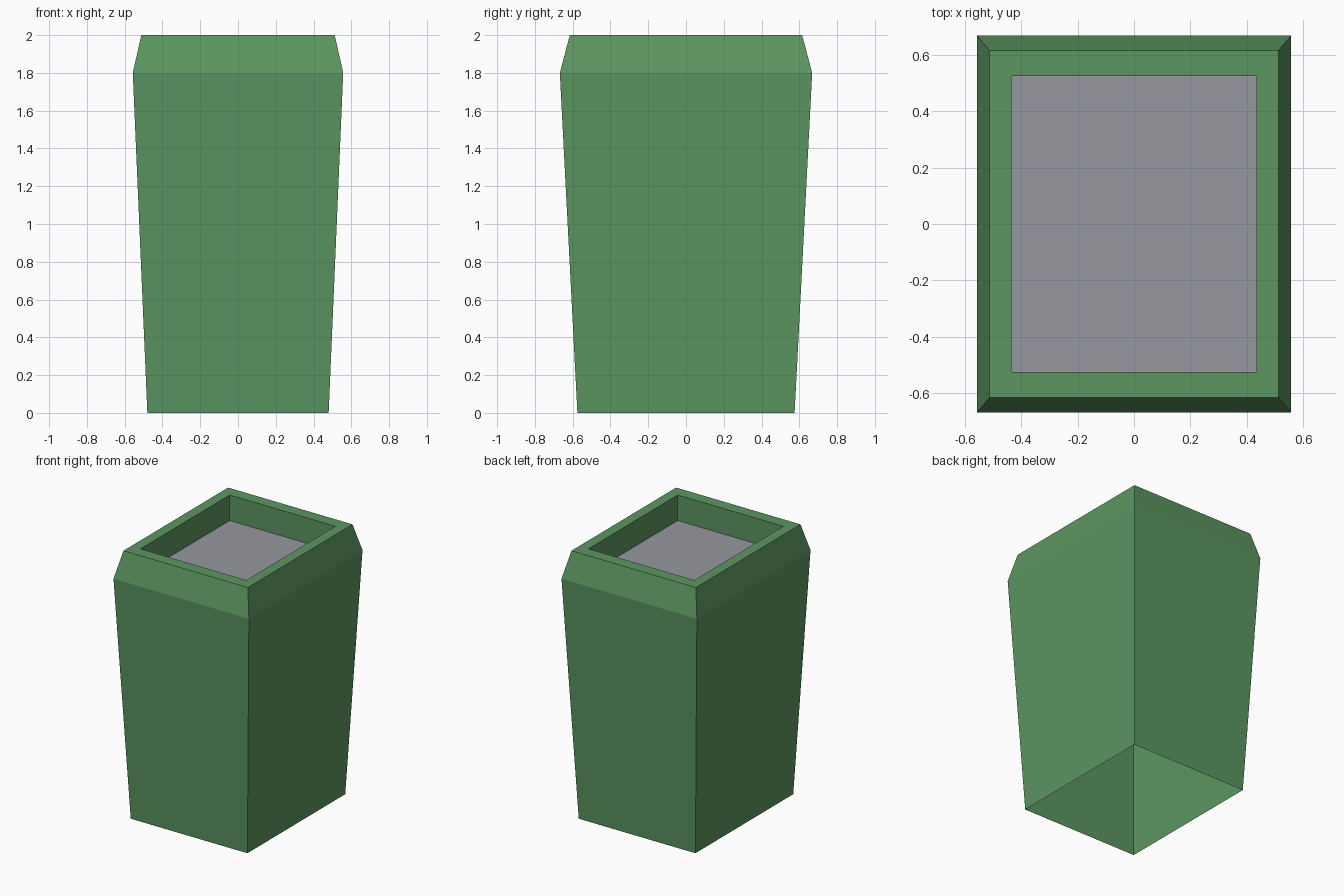
import bpy, bmesh

if "Cube" in bpy.data.objects:
    bpy.data.objects.remove(bpy.data.objects["Cube"])


def material(name, rgb):
    m = bpy.data.materials.new(name)
    m.diffuse_color = (*rgb, 1.0)
    m.use_nodes = True
    m.node_tree.nodes["Principled BSDF"].inputs["Base Color"].default_value = m.diffuse_color
    return m


def loft(name, rings, mat, fill=False):
    """Skin stacked rectangles (half_x, half_y, z); optionally fill the last one."""
    bm = bmesh.new()
    loops = [[bm.verts.new((sx * hx, sy * hy, z))
              for sx, sy in ((-1, -1), (1, -1), (1, 1), (-1, 1))]
             for hx, hy, z in rings]
    for a, b in zip(loops, loops[1:]):
        for i in range(4):
            j = (i + 1) % 4
            bm.faces.new((a[i], a[j], b[j], b[i]))
    if fill:
        bm.faces.new(loops[-1])
    mesh = bpy.data.meshes.new(name)
    bm.to_mesh(mesh)
    bm.free()
    mesh.materials.append(mat)
    obj = bpy.data.objects.new(name, mesh)
    bpy.context.collection.objects.link(obj)
    return obj


green = material("bin green", (0.107, 0.305, 0.119))
grey = material("liner grey", (0.305, 0.314, 0.342))

PLATE_Z = 1.81

# Tapered body, open underneath
loft("bin_body", [(0.48, 0.575, 0), (0.557, 0.668, 1.8)], green)

# Sloped collar, flat rim and inner walls of the opening
loft("bin_rim", [(0.557, 0.668, 1.8), (0.512, 0.615, 2.0),
                 (0.435, 0.524, 2.0), (0.435, 0.524, PLATE_Z)], green)

# Grey plate at the bottom of the opening
loft("inner_plate", [(0.435, 0.524, PLATE_Z)], grey, fill=True)
